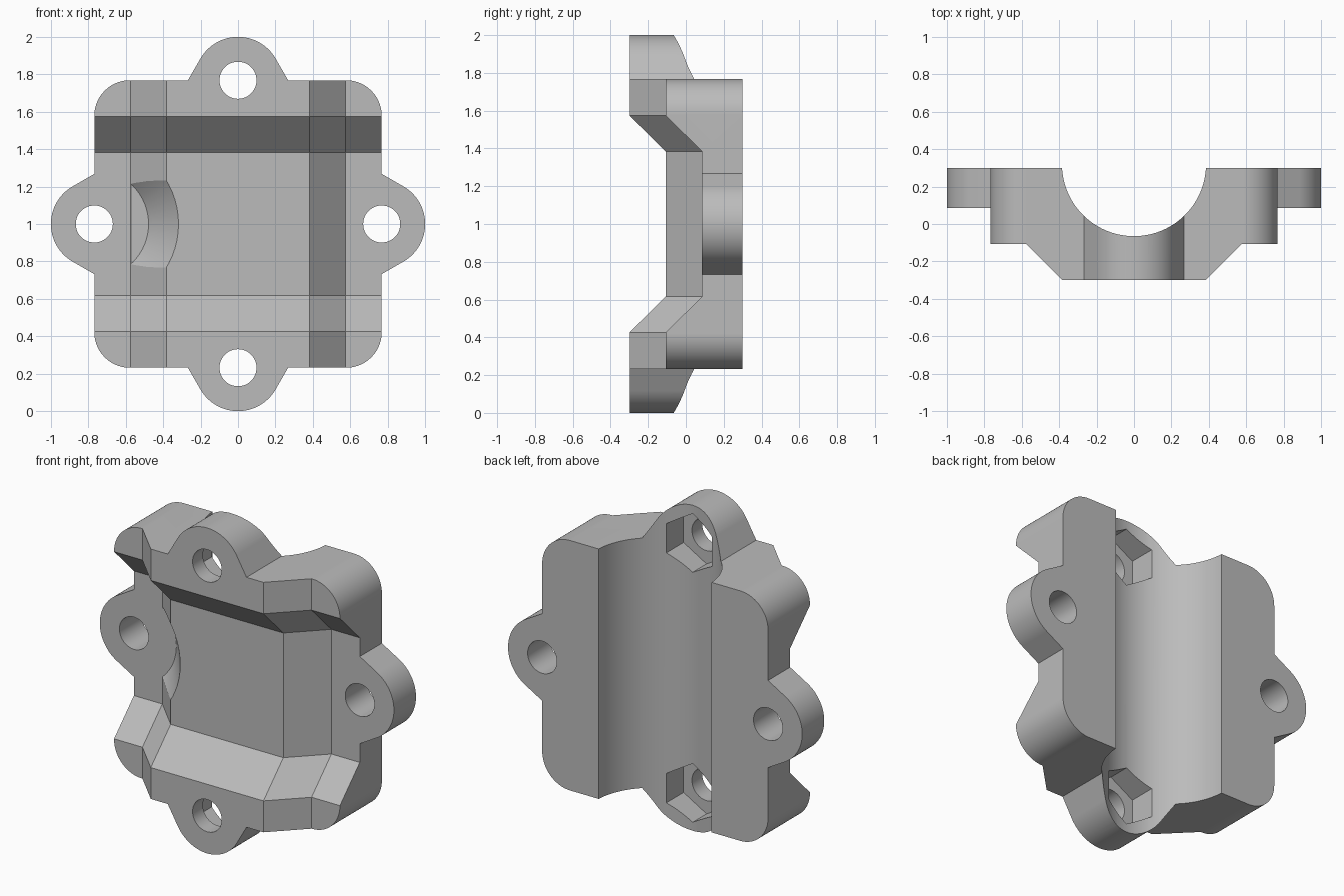
import bpy, bmesh
from math import cos, sin, pi, radians

cube = bpy.data.objects.get("Cube")
if cube:
    bpy.data.objects.remove(cube)

grey = bpy.data.materials.new("plain grey")
grey.use_nodes = True
colour = (0.5, 0.5, 0.5, 1)
grey.diffuse_color = colour
grey.node_tree.nodes["Principled BSDF"].inputs["Base Color"].default_value = colour

HALF = 0.768      # half width of the square plate and distance to each ear
EAR = 0.232       # ear radius
STEP = 0.193      # depth of each front chamfer
CENTRE = 1.0      # height of the middle


def loft(name, rings):
    """Closed solid through rings of equal point count."""
    bm = bmesh.new()
    loops = [[bm.verts.new(p) for p in ring] for ring in rings]
    n = len(loops[0])
    for a, b in zip(loops, loops[1:]):
        for i in range(n):
            j = (i + 1) % n
            bm.faces.new((a[i], a[j], b[j], b[i]))
    bm.faces.new(loops[0])
    bm.faces.new(loops[-1])
    bmesh.ops.recalc_face_normals(bm, faces=bm.faces)
    mesh = bpy.data.meshes.new(name)
    bm.to_mesh(mesh)
    bm.free()
    obj = bpy.data.objects.new(name, mesh)
    bpy.context.collection.objects.link(obj)
    mesh.materials.append(grey)
    return obj


def arc(cx, cy, r, start, end, steps):
    angles = [radians(start + (end - start) * i / steps) for i in range(steps + 1)]
    return [(cx + r * cos(a), cy + r * sin(a)) for a in angles]


def circle(cx, cy, r, sides, turn=0):
    return arc(cx, cy, r, turn, turn + 360, sides)[:-1]


def along_y(points, y):
    return [(x, y, z) for x, z in points]


def boolean(target, cutter, operation):
    cutter.hide_render = True
    mod = target.modifiers.new("cut", "BOOLEAN")
    mod.operation = operation
    mod.solver = "EXACT"
    mod.object = cutter
    bpy.context.view_layer.objects.active = target
    bpy.ops.object.modifier_apply(modifier=mod.name)
    bpy.data.objects.remove(cutter)


# Body: stepped front section swept up, set back across the middle band
front = [(-1.1, STEP), (-0.575, STEP), (-0.383, 0), (0.383, 0), (0.575, STEP), (1.1, STEP)]
stations = [(-1.1, 0), (-0.575, 0), (-0.383, STEP), (0.383, STEP), (0.575, 0), (1.1, 0)]
body = loft("clamp_body", [
    [(x, y + back - 0.3, CENTRE + z) for x, y in front]
    + [(1.1, 0.3, CENTRE + z), (-1.1, 0.3, CENTRE + z)]
    for z, back in stations])

# Outline: one ear and one rounded corner, repeated on four sides
base = EAR / cos(radians(30))
quarter = ([(HALF, -base)] + arc(HALF, 0, EAR, -60, 60, 32) + [(HALF, base)]
           + arc(HALF - 0.19, HALF - 0.19, 0.19, 0, 90, 20))
outline = []
for k in range(4):
    c, s = round(cos(k * pi / 2)), round(sin(k * pi / 2))
    outline += [(x * c - z * s, CENTRE + x * s + z * c) for x, z in quarter]
boolean(body, loft("outline", [along_y(outline, y) for y in (-0.5, 0.5)]), "INTERSECT")

# Round channel down the back
channel = circle(0, 0.32, 0.385, 96)
boolean(body, loft("channel", [[(x, y, z) for x, y in channel] for z in (-0.2, 2.2)]), "DIFFERENCE")

# Bolt holes through the four ears
for x, z in ((HALF, 0), (-HALF, 0), (0, HALF), (0, -HALF)):
    ring = circle(x, CENTRE + z, 0.099, 48)
    boolean(body, loft("bolt_hole", [along_y(ring, y) for y in (-0.5, 0.5)]), "DIFFERENCE")

# Hexagonal nut pockets behind the top and bottom holes
for z in (HALF, -HALF):
    ring = circle(0, CENTRE + z, 0.18, 6, 30)
    boolean(body, loft("nut_pocket", [along_y(ring, y) for y in (-0.2, 0.25)]), "DIFFERENCE")

# Conical tool clearance around one side hole
boolean(body, loft("clearance", [
    along_y(circle(-HALF, CENTRE, r, 64), y)
    for y, r in ((0.084, 0.29), (-0.107, 0.45), (-0.35, 0.65))]), "DIFFERENCE")

# Smooth curved walls, keep machined edges crisp
bpy.ops.object.select_all(action="DESELECT")
body.select_set(True)
bpy.context.view_layer.objects.active = body
bpy.ops.object.shade_smooth_by_angle(angle=radians(20))
weighted = body.modifiers.new("even_normals", "WEIGHTED_NORMAL")
weighted.keep_sharp = True
